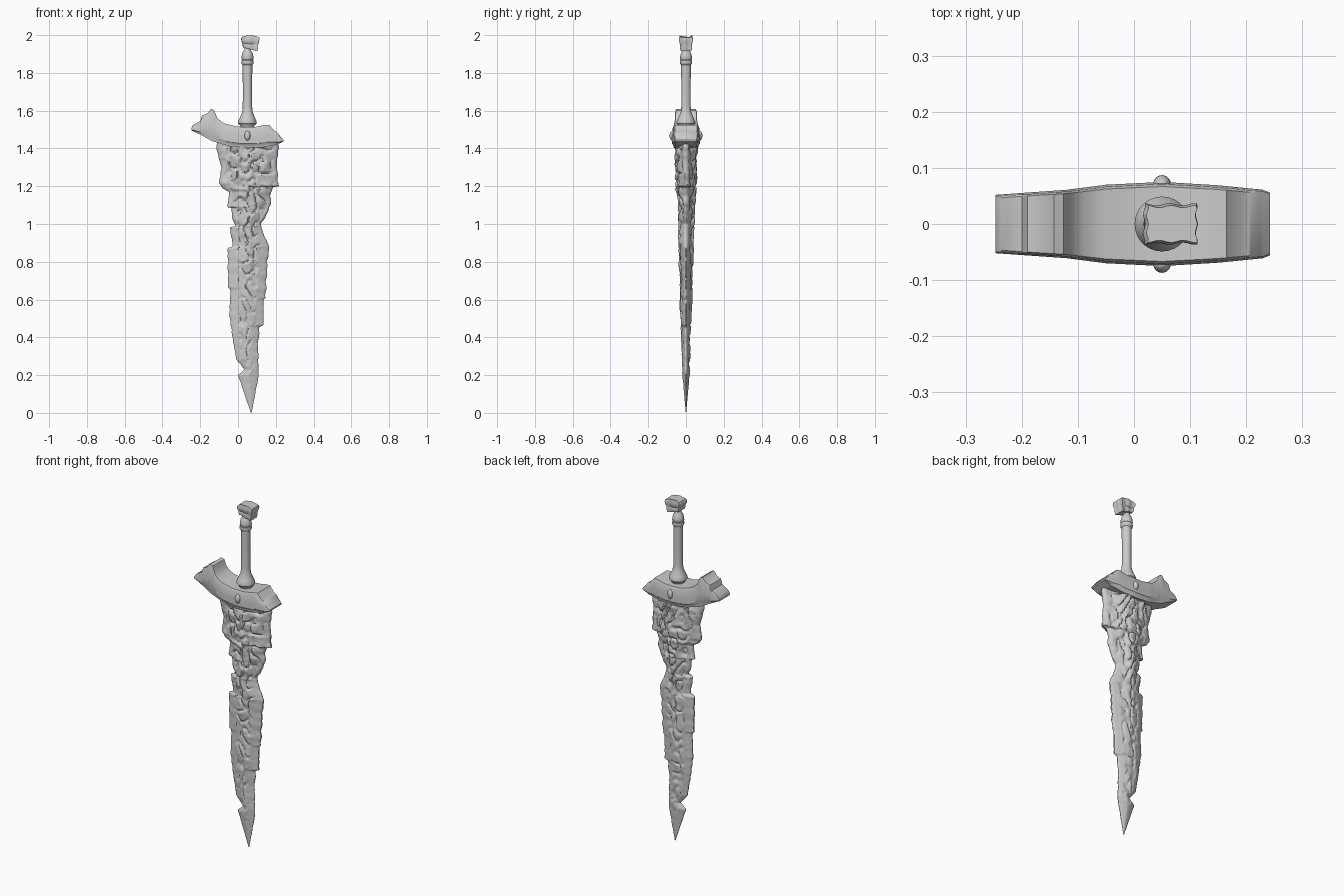
import bpy, bmesh, math
from mathutils import Vector, noise

if "Cube" in bpy.data.objects:
    bpy.data.objects.remove(bpy.data.objects["Cube"])


def lerp(knots, t):
    """Piecewise-linear lookup in a sorted list of (t, value)."""
    if t <= knots[0][0]:
        return knots[0][1]
    for (a, va), (b, vb) in zip(knots, knots[1:]):
        if t <= b:
            return va + (vb - va) * (t - a) / (b - a)
    return knots[-1][1]


def loft(name, rings, angle=35, bevel=0.0):
    """Skin a list of equal-length point rings and cap both ends."""
    bm = bmesh.new()
    loops = [[bm.verts.new(p) for p in r] for r in rings]
    n = len(loops[0])
    for a, b in zip(loops, loops[1:]):
        for i in range(n):
            bm.faces.new((a[i], a[(i + 1) % n], b[(i + 1) % n], b[i]))
    bm.faces.new(loops[0][::-1])
    bm.faces.new(loops[-1])
    bmesh.ops.recalc_face_normals(bm, faces=bm.faces)
    me = bpy.data.meshes.new(name)
    bm.to_mesh(me)
    bm.free()
    ob = bpy.data.objects.new(name, me)
    bpy.context.collection.objects.link(ob)
    if bevel:
        m = ob.modifiers.new("bevel", 'BEVEL')
        m.width, m.segments, m.limit_method = bevel, 2, 'ANGLE'
    smooth(ob, angle)
    return ob


def smooth(ob, angle):
    bpy.ops.object.select_all(action='DESELECT')
    ob.select_set(True)
    bpy.context.view_layer.objects.active = ob
    bpy.ops.object.shade_smooth_by_angle(angle=math.radians(angle))


# Blade: chipped outline as (z, x), thickness as (z, half depth)
LEFT = [(0, .068), (.2, 0), (.23, .035), (.285, -.01), (.47, -.04), (.55, -.045),
        (.655, -.04), (.665, -.052), (.872, -.055), (.88, -.028), (.982, -.042),
        (.99, -.01), (1.02, -.03), (1.085, -.035), (1.09, -.057), (1.17, -.045),
        (1.19, -.085), (1.215, -.1), (1.3, -.088), (1.4, -.115), (1.44, -.11)]
RIGHT = [(0, .072), (.2, .11), (.36, .105), (.455, .115), (.465, .135), (.6, .135),
         (.61, .145), (.785, .155), (.88, .165), (.945, .135), (1.0, .12), (1.035, .145),
         (1.105, .175), (1.15, .17), (1.195, .185), (1.2, .215), (1.315, .205),
         (1.4, .215), (1.44, .21)]
DEPTH = [(0, .001), (.2, .019), (.6, .034), (1.0, .041), (1.2, .055), (1.44, .066)]
SECTION = [(0, 1), (.15, .96), (.5, .72), (.92, .28), (1, .1)]
ROUGH_Z = [(.12, 0), (.3, .5), (.7, .8), (1.0, 1.0), (1.44, 1.3)]


def surface(x, z, u, side):
    base = lerp(DEPTH, z) * lerp(SECTION, abs(u))
    spread = lerp([(.8, 1.7), (1.1, 1.05)], z)
    w = max(0, 1 - (abs(u) * spread) ** 4) * lerp(ROUGH_Z, z)
    p = Vector((x * 15, side * 7.3, z * 10))
    lumps = noise.noise(p)
    cracks = max(0, 1 - abs(noise.noise(p * 1.5 + Vector((3, 1, 9)))) * 5)
    fine = noise.noise(p * 3)
    return side * max(base * .4, base + w * (.009 * lumps - .012 * cracks + .004 * fine))


rings, cols, rows = [], 36, 300
for r in range(rows + 1):
    z = 1.44 * r / rows
    jag = .005 * min(1, z * 4)
    xl = lerp(LEFT, z) + jag * noise.noise(Vector((0, 0, z * 28)))
    xr = lerp(RIGHT, z) + jag * noise.noise(Vector((5, 0, z * 28)))
    ring = []
    for side in (-1, 1):
        for c in range(cols + 1):
            u = side * (1 - 2 * c / cols)
            x = (xl + xr) / 2 + u * (xr - xl) / 2
            ring.append((x, surface(x, z, u, side), z))
    rings.append(ring)
loft("blade", rings, 50)

# Crossguard: lofted along x from upper and lower outlines
TOP = [(-.247, 1.508), (-.236, 1.526), (-.2, 1.545), (-.19, 1.575), (-.163, 1.585),
       (-.143, 1.61), (-.126, 1.602), (-.11, 1.562), (-.09, 1.543), (-.065, 1.53),
       (0, 1.515), (.09, 1.514), (.145, 1.525), (.165, 1.525), (.19, 1.495),
       (.207, 1.486), (.225, 1.462), (.242, 1.445)]
BOTTOM = [(-.247, 1.495), (-.19, 1.468), (-.14, 1.44), (-.045, 1.411), (.03, 1.403),
          (.125, 1.405), (.205, 1.42), (.242, 1.437)]
HALF = [(-.247, .052), (-.12, .061), (-.05, .07), (.05, .075), (.15, .069),
        (.23, .061), (.242, .056)]
stations = sorted({x for x, _ in TOP + BOTTOM + HALF} | {-.03, .06})
rings = []
for x in stations:
    t, b, h = lerp(TOP, x), lerp(BOTTOM, x), lerp(HALF, x)
    d = t - b
    half = [(.86, b), (.88, b + d * .1), (1, b + d * .2), (1, b + d * .5),
            (.95, t - d * .08), (.89, t)]
    rings.append([(x, -h * k, z) for k, z in half] + [(x, h * k, z) for k, z in half[::-1]])
loft("crossguard", rings, 32)

# Oval studs on both faces of the guard
for side, label in ((-1, "front"), (1, "back")):
    bpy.ops.mesh.primitive_uv_sphere_add(segments=20, ring_count=12, location=(.05, side * .07, 1.467))
    stud = bpy.context.object
    stud.name = label + "_stud"
    stud.scale = (.016, .017, .027)
    smooth(stud, 60)

# Turned grip with flared foot, collar ring and neck
GRIP = [(.034, 1.50), (.036, 1.518), (.049, 1.533), (.049, 1.543), (.041, 1.56),
        (.028, 1.592), (.025, 1.62), (.0245, 1.72), (.026, 1.842), (.031, 1.847),
        (.033, 1.856), (.031, 1.866), (.028, 1.868), (.032, 1.874), (.031, 1.888),
        (.026, 1.908), (.017, 1.921), (.015, 1.95)]
loft("grip", [[(.05 + r * math.cos(a * math.tau / 28), r * math.sin(a * math.tau / 28), z)
               for a in range(28)] for r, z in GRIP], 40)

# Pommel: tilted, grooved, broken block; layers are (x0, x1, z left, z right, half depth)
LAYERS = [(.028, .100, 1.934, 1.916, .027), (.025, .104, 1.948, 1.938, .031),
          (.026, .105, 1.956, 1.950, .028), (.021, .108, 1.964, 1.960, .033),
          (.018, .112, 1.980, 1.978, .035), (.024, .111, 1.991, 1.988, .031)]
rings = []
for i, (x0, x1, z0, z1, h) in enumerate(LAYERS):
    ring = []
    n = 10
    for e in range(4):
        for k in range(n):
            f = k / n
            u, v = [(f, -1), (1, 2 * f - 1), (1 - f, 1), (0, 1 - 2 * f)][e]
            wave = .0022 * math.cos(u * 13)
            z = z0 + (z1 - z0) * u
            if i == len(LAYERS) - 1:
                z += .009 * math.sin(u * math.pi) ** .7
            ring.append((x0 + (x1 - x0) * u + (.002 * math.cos(v * 7) if e % 2 else 0),
                         v * (h + wave), z))
    rings.append(ring)
loft("pommel", rings, 40)
